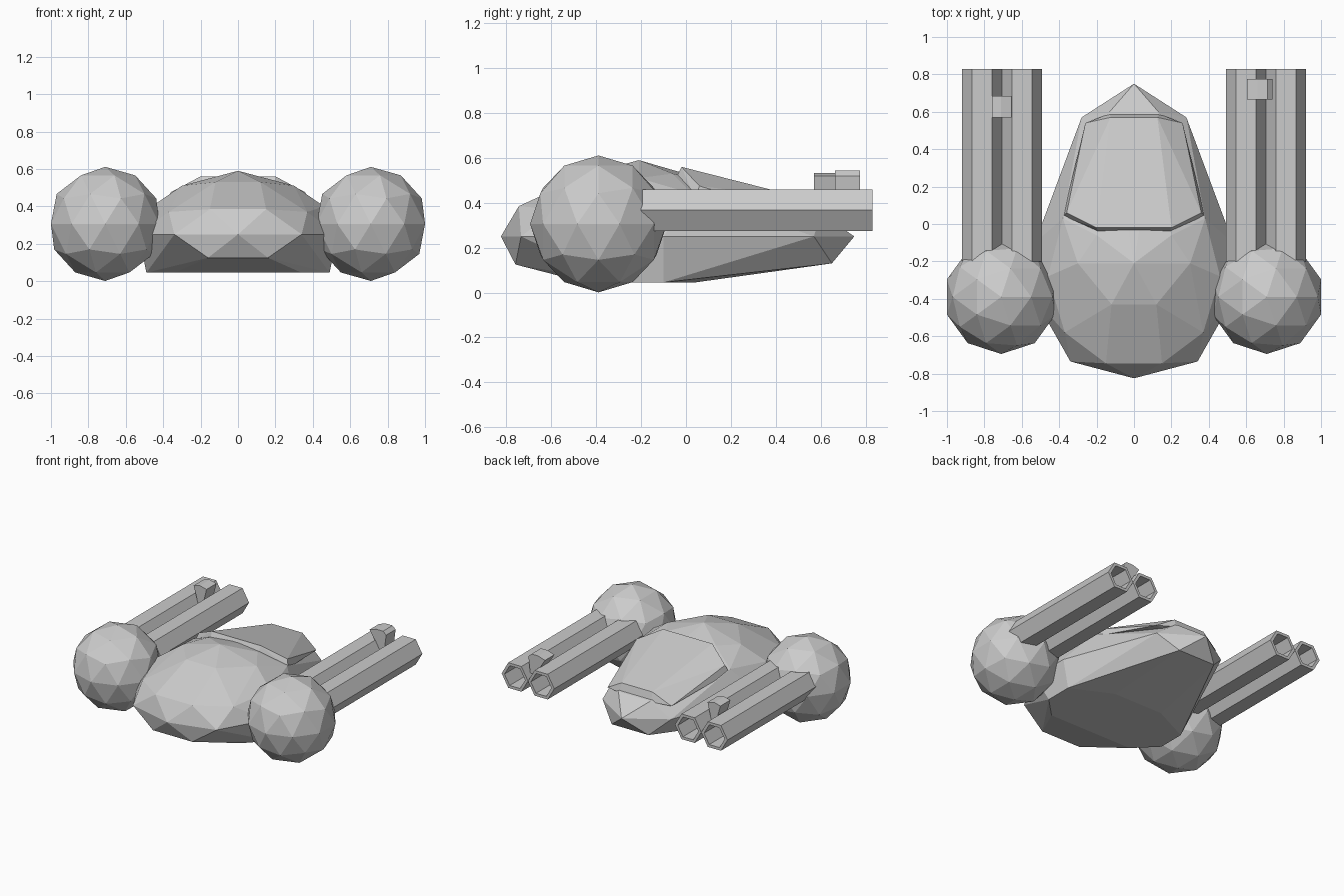
import bpy, bmesh
from math import cos, sin, pi

if "Cube" in bpy.data.objects:
    bpy.data.objects.remove(bpy.data.objects["Cube"])


def finish(bm, name):
    bmesh.ops.recalc_face_normals(bm, faces=bm.faces)
    mesh = bpy.data.meshes.new(name)
    bm.to_mesh(mesh)
    bm.free()
    ob = bpy.data.objects.new(name, mesh)
    bpy.context.collection.objects.link(ob)
    return ob


def faceted_hull(name, points):
    """Convex faceted shell from half-side points, mirrored across x."""
    bm = bmesh.new()
    for x, y, z in points:
        bm.verts.new((x, y, z))
        if x:
            bm.verts.new((-x, y, z))
    bmesh.ops.convex_hull(bm, input=bm.verts[:])
    bmesh.ops.delete(bm, geom=[v for v in bm.verts if not v.link_faces], context='VERTS')
    return finish(bm, name)


def prism(name, outline, y0, y1, capped=True):
    """Extrude an (x, z) outline along y."""
    bm = bmesh.new()
    a = [bm.verts.new((x, y0, z)) for x, z in outline]
    b = [bm.verts.new((x, y1, z)) for x, z in outline]
    n = len(outline)
    for i in range(n):
        j = (i + 1) % n
        bm.faces.new((a[i], a[j], b[j], b[i]))
    if capped:
        bm.faces.new(a)
        bm.faces.new(b)
    return finish(bm, name)


# main hull: peak, upper ring, waist, lower ring, flat belly
faceted_hull("hull", [
    (0, -.21, .59), (.2, -.06, .53), (.3, -.21, .51), (.38, .03, .44),
    (.12, -.43, .53), (.46, -.28, .40), (.37, -.58, .37), (.15, -.745, .385),
    (.13, .6, .355),
    (0, .75, .25), (.28, .57, .25), (.53, -.1, .25), (.53, -.4, .25),
    (.34, -.735, .25), (0, -.825, .25),
    (.16, -.76, .125), (.15, .65, .13),
    (.49, -.1, .045), (.49, -.3, .045), (.34, -.45, .045), (.2, .04, .045),
])

# raised canopy panel in front of the step
faceted_hull("canopy", [
    (.2, -.02, .56), (.125, .57, .41), (.36, .06, .475), (.26, .54, .33),
    (.19, -.05, .50), (.38, .04, .42), (.13, .59, .345),
])

# side pods, each with a pair of hexagonal tubes
R = .107
for s, side in ((-1, "left"), (1, "right")):
    bm = bmesh.new()
    bmesh.ops.create_icosphere(bm, subdivisions=2, radius=.305)
    bmesh.ops.translate(bm, verts=bm.verts, vec=(s * .71, -.39, .306))
    finish(bm, side + "_pod")
    for k, place in ((-1, "inner"), (1, "outer")):
        cx = s * (.705 + k * R)
        hexagon = [(cx + R * cos(i * pi / 3), .3675 + R * sin(i * pi / 3)) for i in range(6)]
        tube = prism(f"{side}_{place}_barrel", hexagon, -.2, .83, capped=False)
        wall = tube.modifiers.new("wall", 'SOLIDIFY')
        wall.thickness = .02
        wall.offset = -1
        wall.use_even_offset = True

# small sights sitting in the grooves between the barrels
prism("right_sight", [(.605, .525), (.66, .543), (.715, .543), (.74, .52),
                      (.725, .40), (.685, .40)], .665, .775)
prism("left_sight", [(-.76, .52), (-.71, .533), (-.655, .52), (-.685, .40),
                     (-.725, .40)], .57, .685)
